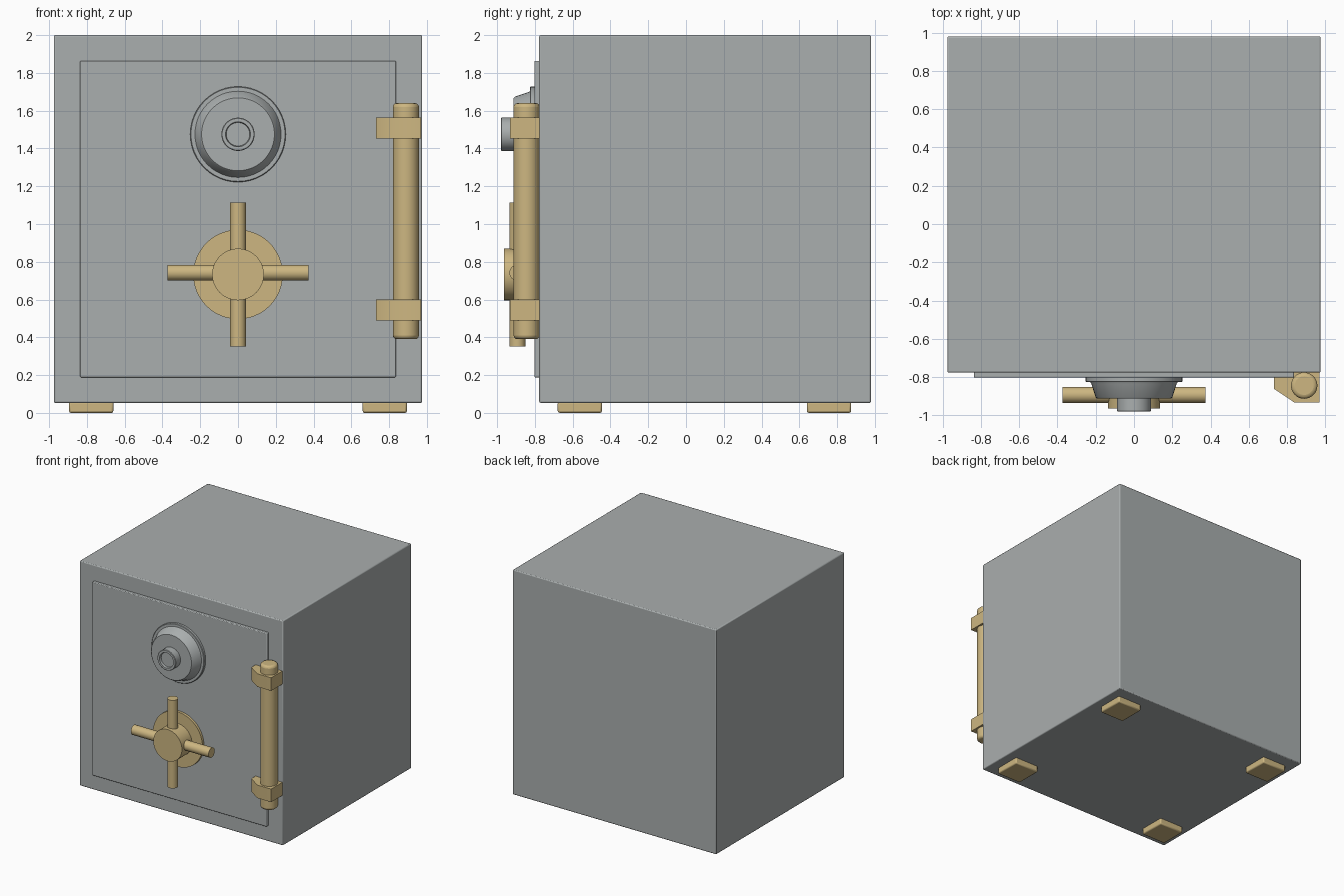
import bpy, bmesh, math
from mathutils import Matrix

if "Cube" in bpy.data.objects:
    bpy.data.objects.remove(bpy.data.objects["Cube"])


def material(name, rgb):
    m = bpy.data.materials.new(name)
    m.diffuse_color = (*rgb, 1)
    m.use_nodes = True
    m.node_tree.nodes["Principled BSDF"].inputs["Base Color"].default_value = m.diffuse_color
    return m


STEEL = material("grey steel", (0.40, 0.425, 0.425))
BRASS = material("brass", (0.61, 0.47, 0.22))


def finish(bm, name, mat, bevel=0.0, segments=2):
    bmesh.ops.recalc_face_normals(bm, faces=bm.faces)
    me = bpy.data.meshes.new(name)
    bm.to_mesh(me)
    bm.free()
    me.materials.append(mat)
    ob = bpy.data.objects.new(name, me)
    bpy.context.collection.objects.link(ob)
    if bevel:
        mod = ob.modifiers.new("edge rounding", 'BEVEL')
        mod.width, mod.segments = bevel, segments
        mod.limit_method, mod.angle_limit = 'ANGLE', math.radians(40)
    bpy.ops.object.select_all(action='DESELECT')
    ob.select_set(True)
    bpy.context.view_layer.objects.active = ob
    bpy.ops.object.shade_smooth_by_angle(angle=math.radians(35))
    return ob


def box(name, lo, hi, mat, bevel=0.0):
    bm = bmesh.new()
    bmesh.ops.create_cube(bm, size=1)
    for v in bm.verts:
        v.co = [(a + b) / 2 + c * (b - a) for a, b, c in zip(lo, hi, v.co)]
    return finish(bm, name, mat, bevel)


def rod(name, centre, radius, length, axis, mat, bevel=0.0, sides=32):
    bm = bmesh.new()
    turn = {'X': Matrix.Rotation(math.pi / 2, 4, 'Y'),
            'Y': Matrix.Rotation(math.pi / 2, 4, 'X'),
            'Z': Matrix.Identity(4)}[axis]
    bmesh.ops.create_cone(bm, cap_ends=True, segments=sides, radius1=radius, radius2=radius,
                          depth=length, matrix=Matrix.Translation(centre) @ turn)
    return finish(bm, name, mat, bevel, 3)


def lathe(name, z, profile, mat, sides=48):
    """Turn (radius, y) points around a front-to-back axis at height z, capping both ends."""
    bm = bmesh.new()
    rings = [[bm.verts.new((r * math.cos(2 * math.pi * i / sides), y,
                            z + r * math.sin(2 * math.pi * i / sides))) for i in range(sides)]
             for r, y in profile]
    for a, b in zip(rings, rings[1:]):
        for i in range(sides):
            j = (i + 1) % sides
            bm.faces.new((a[i], a[j], b[j], b[i]))
    bm.faces.new(rings[0])
    bm.faces.new(rings[-1])
    return finish(bm, name, mat)


# Cabinet and door
box("safe_body", (-0.975, -0.777, 0.053), (0.975, 0.98, 2.0), STEEL, 0.008)
box("door", (-0.836, -0.803, 0.188), (0.836, -0.76, 1.864), STEEL, 0.006)

# Combination dial: flange, tapered body, knob with recessed face
lathe("dial_base", 1.475, [(0.253, -0.79), (0.253, -0.822), (0.249, -0.826), (0.228, -0.826),
                           (0.223, -0.835), (0.200, -0.905), (0.193, -0.912)], STEEL)
lathe("dial_knob", 1.475, [(0.088, -0.90), (0.088, -0.976), (0.084, -0.98),
                           (0.066, -0.98), (0.062, -0.962)], STEEL)

# Four-spoke handle
rod("handle_plate", (0, -0.81, 0.733), 0.237, 0.03, 'Y', BRASS, sides=48)
rod("handle_hub", (0, -0.88, 0.733), 0.137, 0.166, 'Y', BRASS, sides=48)
rod("handle_spoke_horizontal", (0, -0.893, 0.742), 0.042, 0.745, 'X', BRASS)
rod("handle_spoke_vertical", (0, -0.893, 0.733), 0.042, 0.762, 'Z', BRASS)

# Hinge pin and its two chamfered brackets
rod("hinge_pin", (0.889, -0.844, 1.015), 0.069, 1.25, 'Z', BRASS, 0.02)
outline = [(0.73, -0.77), (0.73, -0.86), (0.837, -0.932), (0.97, -0.932), (0.97, -0.77)]
for label, z in (("lower", 0.488), ("upper", 1.452)):
    bm = bmesh.new()
    face = bm.faces.new([bm.verts.new((x, y, z)) for x, y in outline])
    top = bmesh.ops.extrude_face_region(bm, geom=[face])["geom"]
    bmesh.ops.translate(bm, vec=(0, 0, 0.113),
                        verts=[g for g in top if isinstance(g, bmesh.types.BMVert)])
    finish(bm, "hinge_bracket_" + label, BRASS)

# Feet
for side, x in (("left", -0.777), ("right", 0.777)):
    for end, y in (("front", -0.562), ("back", 0.757)):
        box(f"foot_{end}_{side}", (x - 0.117, y - 0.117, 0.0), (x + 0.117, y + 0.117, 0.06),
            BRASS, 0.01)
